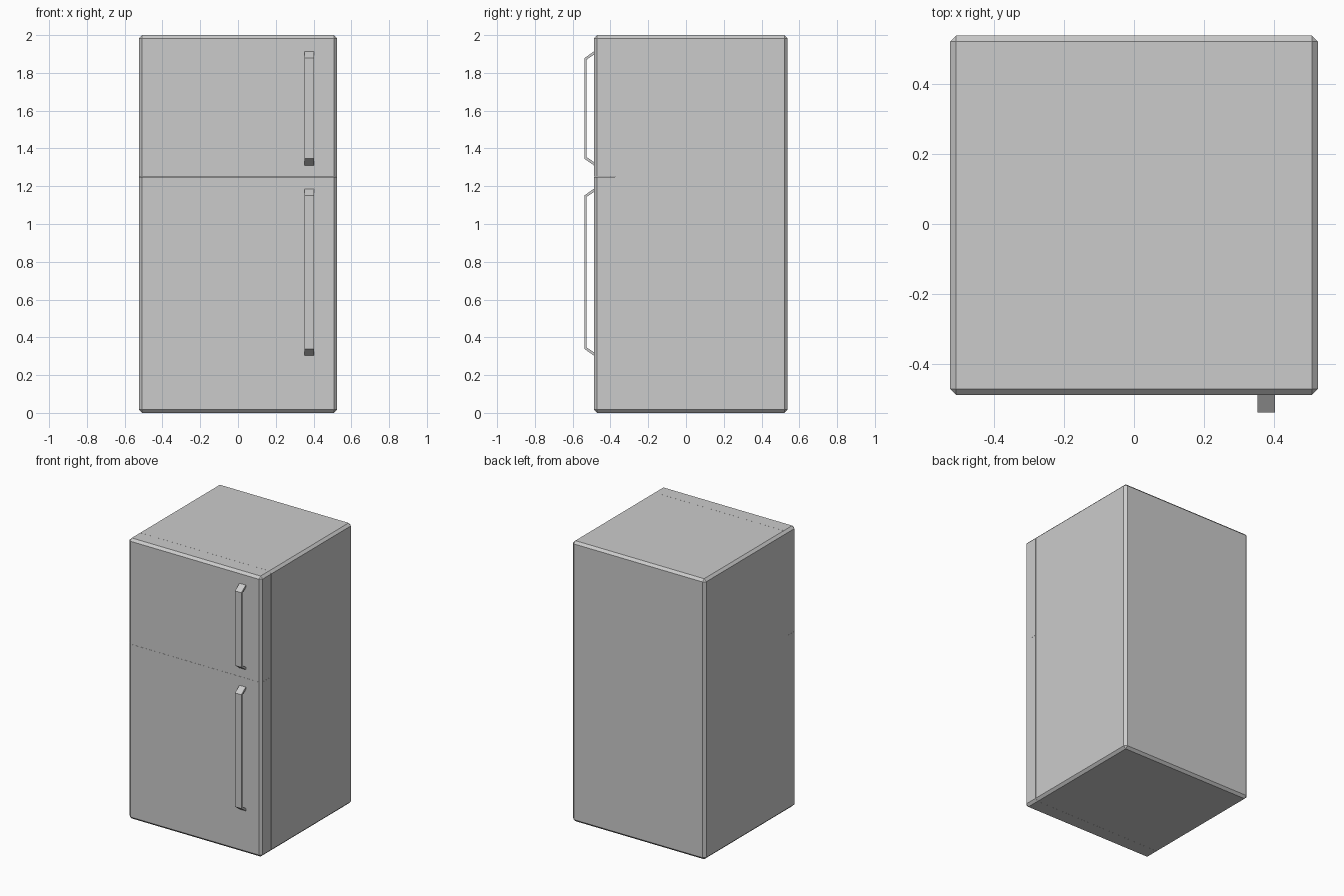
import bpy, bmesh
from mathutils import Matrix, Vector

if "Cube" in bpy.data.objects:
    bpy.data.objects.remove(bpy.data.objects["Cube"])

W, FRONT, BACK, H = 1.05, -0.488, 0.538, 2.0   # overall case size
CHAMFER = 0.017
DOOR_BACK, SPLIT, GAP = -0.375, 1.25, 0.0006   # hairline seams between parts


def finish(name, bm):
    bmesh.ops.recalc_face_normals(bm, faces=bm.faces)
    mesh = bpy.data.meshes.new(name)
    bm.to_mesh(mesh)
    bm.free()
    obj = bpy.data.objects.new(name, mesh)
    bpy.context.collection.objects.link(obj)
    return obj


def case_part(name, cuts):
    """Chamfered case block, trimmed by planes (point, normal of removed side)."""
    bm = bmesh.new()
    size = Matrix.Diagonal((W, BACK - FRONT, H, 1))
    place = Matrix.Translation((0, (FRONT + BACK) / 2, H / 2))
    bmesh.ops.create_cube(bm, size=1, matrix=place @ size)
    bmesh.ops.bevel(bm, geom=bm.edges[:], offset=CHAMFER, segments=1,
                    affect='EDGES', profile=0.5)
    for co, no in cuts:
        cut = bmesh.ops.bisect_plane(bm, geom=bm.verts[:] + bm.edges[:] + bm.faces[:],
                                     plane_co=co, plane_no=no, clear_outer=True)
        rim = [e for e in cut['geom_cut'] if isinstance(e, bmesh.types.BMEdge)]
        bmesh.ops.contextual_create(bm, geom=rim)
    return finish(name, bm)


def handle(name, z0, z1):
    """Flat bracket-shaped bar extruded across its width."""
    wall, out, t = FRONT + 0.002, -0.538, 0.012
    slant, foot = 0.037, 0.018
    profile = [(wall, z0), (out, z0 + slant), (out, z1 - slant), (wall, z1),
               (wall, z1 - foot), (out + t, z1 - slant - 0.008),
               (out + t, z0 + slant + 0.008), (wall, z0 + foot)]
    bm = bmesh.new()
    face = bm.faces.new([bm.verts.new((0.353, y, z)) for y, z in profile])
    ext = bmesh.ops.extrude_face_region(bm, geom=[face])
    moved = [v for v in ext['geom'] if isinstance(v, bmesh.types.BMVert)]
    bmesh.ops.translate(bm, verts=moved, vec=Vector((0.05, 0, 0)))
    # extrusion keeps the start face as the opposite cap
    return finish(name, bm)


# Cabinet behind the doors
case_part("cabinet", [((0, DOOR_BACK, 0), (0, -1, 0))])

# Upper and lower doors
door_cut = ((0, DOOR_BACK - GAP, 0), (0, 1, 0))
case_part("freezer_door", [door_cut, ((0, 0, SPLIT + GAP / 2), (0, 0, -1))])
case_part("fridge_door", [door_cut, ((0, 0, SPLIT - GAP / 2), (0, 0, 1))])

# Door handles
handle("freezer_handle", 1.309, 1.915)
handle("fridge_handle", 0.302, 1.188)
